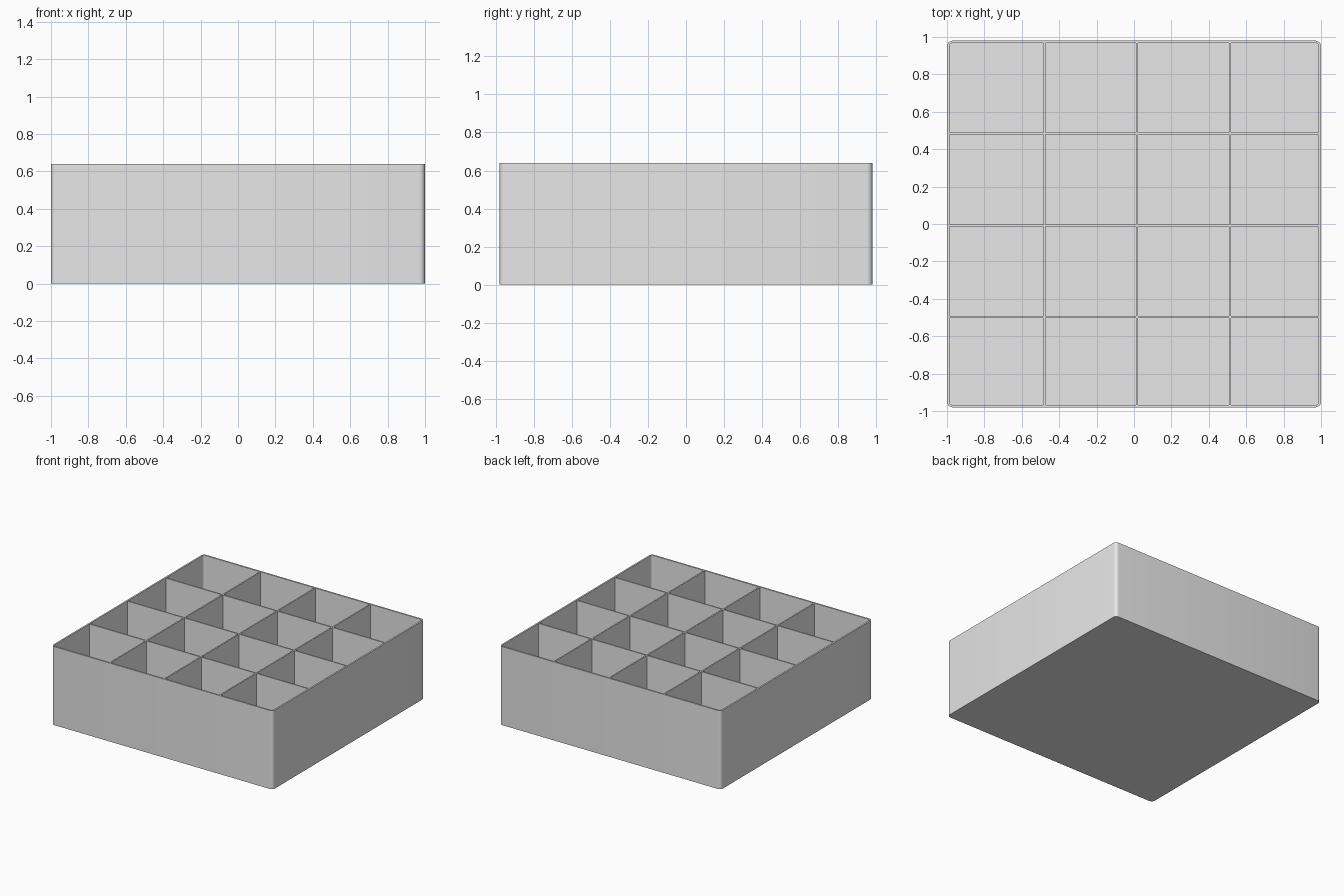
import bpy, bmesh, math

if "Cube" in bpy.data.objects:
    bpy.data.objects.remove(bpy.data.objects["Cube"])

HALF_X, HALF_Y, HEIGHT = 1.0, 0.98, 0.64
WALL, FLOOR, RADIUS = 0.013, 0.013, 0.03
DIVIDER = 0.011

grey = bpy.data.materials.new("light grey")
grey.diffuse_color = (0.8, 0.8, 0.8, 1)
grey.use_nodes = True
grey.node_tree.nodes["Principled BSDF"].inputs["Base Color"].default_value = grey.diffuse_color


def finish(bm, name):
    bmesh.ops.recalc_face_normals(bm, faces=bm.faces)
    mesh = bpy.data.meshes.new(name)
    bm.to_mesh(mesh)
    bm.free()
    mesh.materials.append(grey)
    obj = bpy.data.objects.new(name, mesh)
    bpy.context.collection.objects.link(obj)
    return obj


def rounded_loop(bm, inset, z, steps=6):
    """Ring of vertices around a rounded rectangle."""
    r = RADIUS - inset
    verts = []
    for q, (sx, sy) in enumerate([(1, 1), (-1, 1), (-1, -1), (1, -1)]):
        for i in range(steps + 1):
            a = math.pi / 2 * (q + i / steps)
            verts.append(bm.verts.new((sx * (HALF_X - RADIUS) + r * math.cos(a),
                                       sy * (HALF_Y - RADIUS) + r * math.sin(a), z)))
    return verts


# Open tray: outer wall, rim, inner wall and floor
bm = bmesh.new()
rings = [rounded_loop(bm, 0, 0), rounded_loop(bm, 0, HEIGHT),
         rounded_loop(bm, WALL, HEIGHT), rounded_loop(bm, WALL, FLOOR)]
for low, high in zip(rings, rings[1:]):
    n = len(low)
    for i in range(n):
        j = (i + 1) % n
        bm.faces.new((low[i], low[j], high[j], high[i]))
bm.faces.new(rings[0])
bm.faces.new(rings[-1])
tray = finish(bm, "tray")
bpy.context.view_layer.objects.active = tray
tray.select_set(True)
bpy.ops.object.shade_smooth_by_angle(angle=math.radians(30))


# Thin partitions that cross to make sixteen compartments
def divider(name, centre, size):
    bm = bmesh.new()
    bmesh.ops.create_cube(bm, size=1)
    bmesh.ops.scale(bm, vec=size, verts=bm.verts)
    bmesh.ops.translate(bm, vec=centre, verts=bm.verts)
    finish(bm, name)


top = HEIGHT - 0.002
mid, tall = (top + FLOOR) / 2, top - FLOOR
for i, x in enumerate((-0.478, 0.015, 0.513)):
    divider(f"lengthwise_divider_{i + 1}", (x, 0, mid), (DIVIDER, 2 * (HALF_Y - WALL), tall))
for i, y in enumerate((-0.497, -0.008, 0.484)):
    divider(f"crosswise_divider_{i + 1}", (0, y, mid), (2 * (HALF_X - WALL), DIVIDER, tall))
